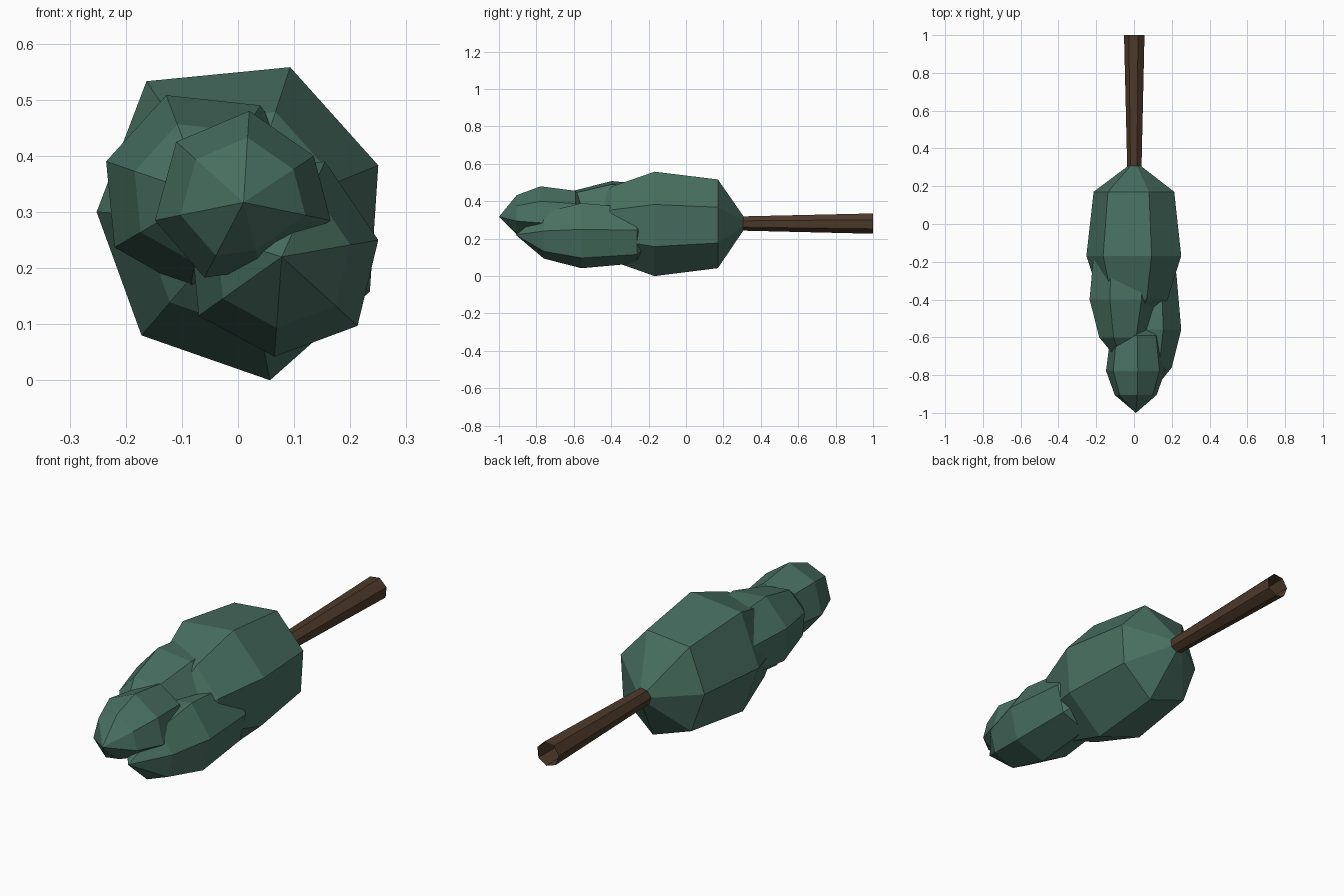
import bpy, bmesh, math

if "Cube" in bpy.data.objects:
    bpy.data.objects.remove(bpy.data.objects["Cube"])


def material(name, color):
    m = bpy.data.materials.new(name)
    m.diffuse_color = (*color, 1)
    m.use_nodes = True
    m.node_tree.nodes["Principled BSDF"].inputs["Base Color"].default_value = m.diffuse_color
    return m


def make_object(name, bm, mat):
    mesh = bpy.data.meshes.new(name)
    bm.to_mesh(mesh)
    bm.free()
    mesh.materials.append(mat)
    bpy.context.collection.objects.link(bpy.data.objects.new(name, mesh))


def bridge(bm, a, b):
    n = len(a)
    for i in range(n):
        j = (i + 1) % n
        bm.faces.new((a[i], a[j], b[j], b[i]))


# Foliage clump: one seven-sided outline scaled along y, pointed at both ends
def clump(name, front, length, center, outline, mat):
    bm = bmesh.new()
    cx, cz = center
    rings = []
    for t, s in ((0.19, 0.71), (0.445, 1.0), (0.82, 0.85)):
        y = front + t * length
        rings.append([bm.verts.new((cx + (x - cx) * s, y, cz + (z - cz) * s))
                      for x, z in outline])
    bridge(bm, rings[0], rings[1])
    bridge(bm, rings[1], rings[2])
    for y, ring in ((front, rings[0]), (front + length, rings[2])):
        tip = bm.verts.new((cx, y, cz))
        for i in range(len(ring)):
            bm.faces.new((ring[i], tip, ring[(i + 1) % len(ring)]))
    bmesh.ops.recalc_face_normals(bm, faces=bm.faces)
    make_object(name, bm, mat)


green = material("leaf_green", (0.065, 0.16, 0.12))
brown = material("bark_brown", (0.075, 0.042, 0.024))

# Four overlapping foliage clumps, shrinking toward the treetop
clump("foliage_base", -0.57, 0.903, (0.003, 0.283),
      [(.25, .383), (.093, .558), (-.163, .533), (-.252, .30),
       (-.172, .08), (.057, .0), (.235, .158)], green)
clump("foliage_left", -0.75, 0.79, (-0.06, 0.33),
      [(.13, .35), (.04, .49), (-.128, .508), (-.235, .39),
       (-.22, .237), (-.085, .16), (.06, .21)], green)
clump("foliage_right", -0.91, 0.79, (0.078, 0.22),
      [(.25, .25), (.155, .39), (.015, .37), (-.085, .27),
       (-.07, .115), (.065, .042), (.213, .097)], green)
clump("foliage_top", -1.0, 0.5, (0.01, 0.317),
      [(.135, .40), (.02, .48), (-.11, .425), (-.148, .285),
       (-.06, .183), (.04, .197), (.165, .285)], green)

# Open, tapered seven-sided trunk
bm = bmesh.new()
loops = []
for y, r in ((0.25, 0.038), (1.0, 0.056)):
    loops.append([bm.verts.new((0.003 + r * math.cos(a), y, 0.282 + r * math.sin(a)))
                  for a in (math.radians(20) + i * math.tau / 7 for i in range(7))])
bridge(bm, *loops)
bmesh.ops.recalc_face_normals(bm, faces=bm.faces)
make_object("trunk", bm, brown)
